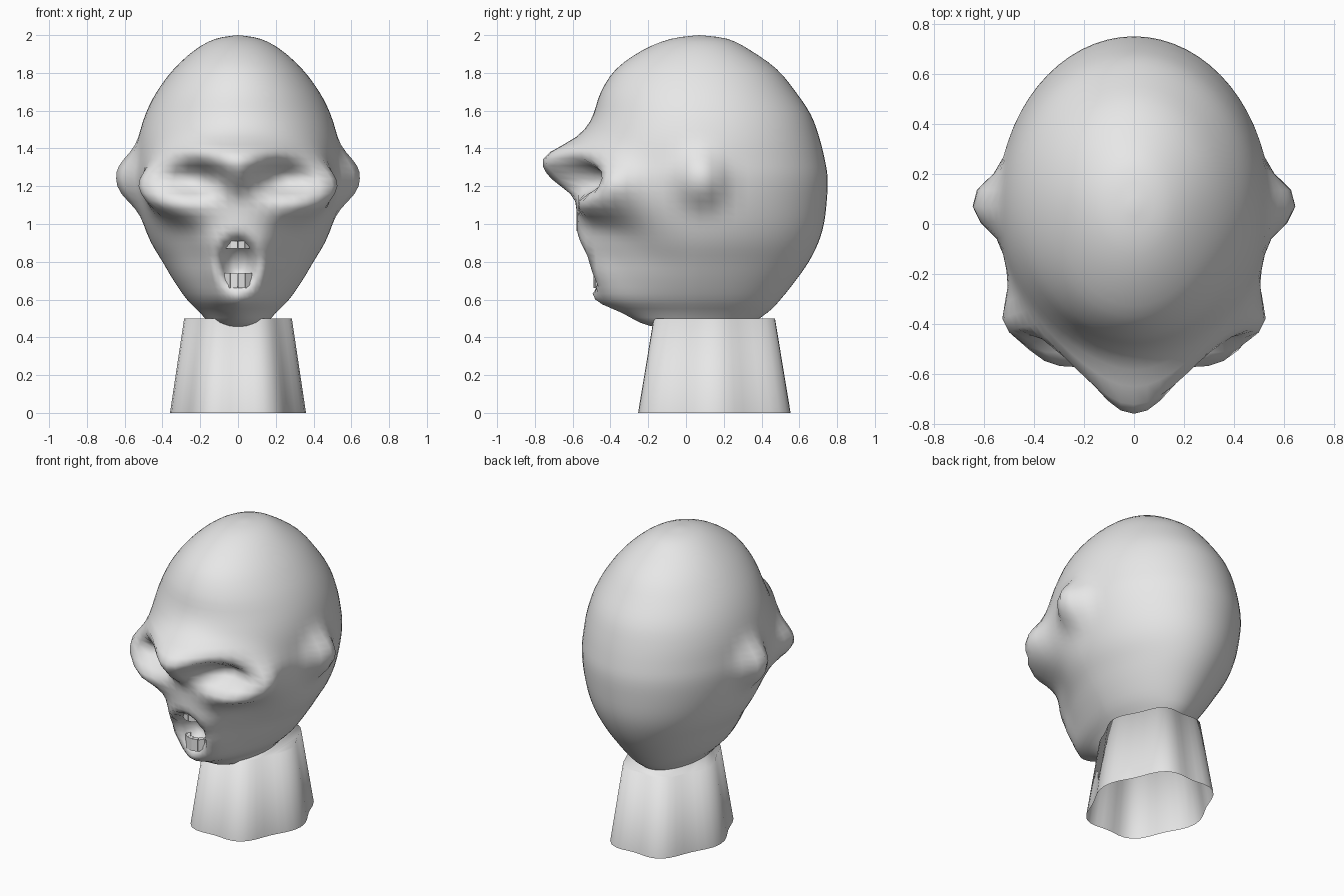
import bpy, bmesh
from math import sin, cos, pi, exp, copysign
from mathutils import Vector

cube = bpy.data.objects.get("Cube")
if cube:
    bpy.data.objects.remove(cube, do_unlink=True)

grey = bpy.data.materials.new("plain_grey")
grey.use_nodes = True
GREY = (0.8, 0.8, 0.8, 1)
grey.diffuse_color = GREY
grey.node_tree.nodes["Principled BSDF"].inputs["Base Color"].default_value = GREY


def finish(bm, name, smooth=True):
    bmesh.ops.recalc_face_normals(bm, faces=bm.faces)
    for face in bm.faces:
        face.smooth = smooth
    mesh = bpy.data.meshes.new(name)
    bm.to_mesh(mesh)
    bm.free()
    mesh.materials.append(grey)
    obj = bpy.data.objects.new(name, mesh)
    bpy.context.collection.objects.link(obj)


def loft(bm, rings):
    """Bridge a list of closed point rings with quads."""
    loops = [[bm.verts.new(p) for p in ring] for ring in rings]
    n = len(loops[0])
    for a, b in zip(loops, loops[1:]):
        for i in range(n):
            j = (i + 1) % n
            bm.faces.new((a[i], a[j], b[j], b[i]))
    return loops


# Skull cross-sections: height, half width, front y, back y, front squareness
SECTIONS = [
    (2.0, 0, .07, .07, 2), (1.98, .12, -.08, .22, 2),
    (1.92, .23, -.23, .34, 2), (1.82, .34, -.37, .48, 2),
    (1.7, .43, -.45, .58, 2), (1.58, .49, -.49, .66, 2),
    (1.46, .525, -.54, .705, 2), (1.34, .54, -.57, .735, 2),
    (1.24, .545, -.59, .75, 2), (1.12, .53, -.58, .745, 2),
    (1.0, .5, -.58, .73, 1.85), (.9, .46, -.58, .7, 1.7),
    (.8, .4, -.53, .65, 1.6), (.7, .34, -.5, .58, 1.6),
    (.6, .27, -.48, .5, 1.6), (.53, .2, -.34, .43, 1.7),
    (.46, .13, -.19, .3, 2), (.44, 0, .05, .05, 2)]

# Sculpted features, mirrored in x: centre, reach, push, edge hardness
FEATURES = [
    ((0, -.56, 1.34), (.2, .4, .1), (0, -.18, 0), 1),            # nose and brow point
    ((0, -.59, 1.23), (.09, .4, .07), (0, -.06, 0), 1),          # nose bridge
    ((.24, -.52, 1.37), (.16, .3, .06), (0, -.04, .01), 1),      # brow ridge
    ((.2, -.52, 1.24), (.12, .3, .08), (0, .13, 0), 1.5),        # eye socket
    ((.38, -.36, 1.21), (.11, .14, .12), (.12, -.03, 0), 1),     # cheekbone
    ((.29, -.48, 1.1), (.13, .25, .08), (.05, -.08, 0), 1),      # upper jaw
    ((.54, .08, 1.24), (.3, .11, .14), (.1, 0, 0), 1.4),         # ear
    ((.32, -.36, .93), (.16, .25, .13), (-.03, .03, 0), 1),      # cheek hollow
    ((.13, -.48, .76), (.06, .3, .13), (0, -.05, 0), 1),         # mouth corner
    ((0, -.57, .8), (.09, .4, .12), (0, .15, 0), 2.2)]           # mouth cavity


def catmull(a, b, c, d, t):
    return .5 * (2 * b + (c - a) * t + (2 * a - 5 * b + 4 * c - d) * t * t
                 + (3 * b - a - 3 * c + d) * t ** 3)


def refine(rows, steps):
    padded = [rows[0]] + rows + [rows[-1]]
    out = []
    for k in range(len(rows) - 1):
        for s in range(steps):
            out.append([catmull(*vals, s / steps) for vals in zip(*padded[k:k + 4])])
    return out + [list(rows[-1])]


def sculpt(p):
    side = copysign(1, p.x)
    moved = p.copy()
    for centre, reach, push, hard in FEATURES:
        q = sum(((v - c) / r) ** 2
                for v, c, r in zip((abs(p.x), p.y, p.z), centre, reach))
        moved += Vector((push[0] * side, push[1], push[2])) * exp(-q ** hard)
    return moved


def section_ring(row, count=64):
    z, w, front, back, power = row
    middle = .07 if w > .1 else (front + back) / 2
    ring = []
    for i in range(count):
        a = 2 * pi * i / count
        s, c = sin(a), -cos(a)
        e = 2 / power if c < 0 else 1
        x = copysign(abs(s) ** e, s) * max(w, 0)
        depth = (middle - front) if c < 0 else (back - middle)
        y = middle + copysign(abs(c) ** e, c) * depth
        ring.append(sculpt(Vector((x, y, z))))
    return ring


# Head
bm = bmesh.new()
loft(bm, [section_ring(r) for r in refine(SECTIONS, 3)])
bmesh.ops.remove_doubles(bm, verts=bm.verts, dist=.0005)
finish(bm, "head")


# Neck: fluted tapering tube, closed on top and open below
def neck_ring(z, rx, ry, count=48):
    ring = []
    for i in range(count):
        a = 2 * pi * i / count
        r = .95 + .05 * cos(6 * a)
        ring.append((rx * r * cos(a), .15 + ry * r * sin(a), z))
    return ring


bm = bmesh.new()
walls = loft(bm, [neck_ring(0, .36, .44), neck_ring(.5, .285, .35)])
bm.faces.new(walls[-1])
finish(bm, "neck")


# Teeth: rows of small blocks set round an arc
def tooth_row(name, y, radius, low, high, spread, count):
    bm = bmesh.new()
    step = 2 * spread / count
    for i in range(count):
        a0 = -spread + i * step
        a1 = a0 + step * .94
        rings = []
        for z in (low, high):
            rings.append([(r * sin(a), y - r * cos(a), z) for r, a in
                          ((radius, a0), (radius, a1),
                           (radius - .03, a1), (radius - .03, a0))])
        for loop in loft(bm, rings):
            bm.faces.new(loop)
    finish(bm, name, False)


tooth_row("lower_teeth", -.4, .09, .66, .74, 1.4, 6)
tooth_row("upper_teeth", -.45, .075, .87, .91, 1.0, 4)
